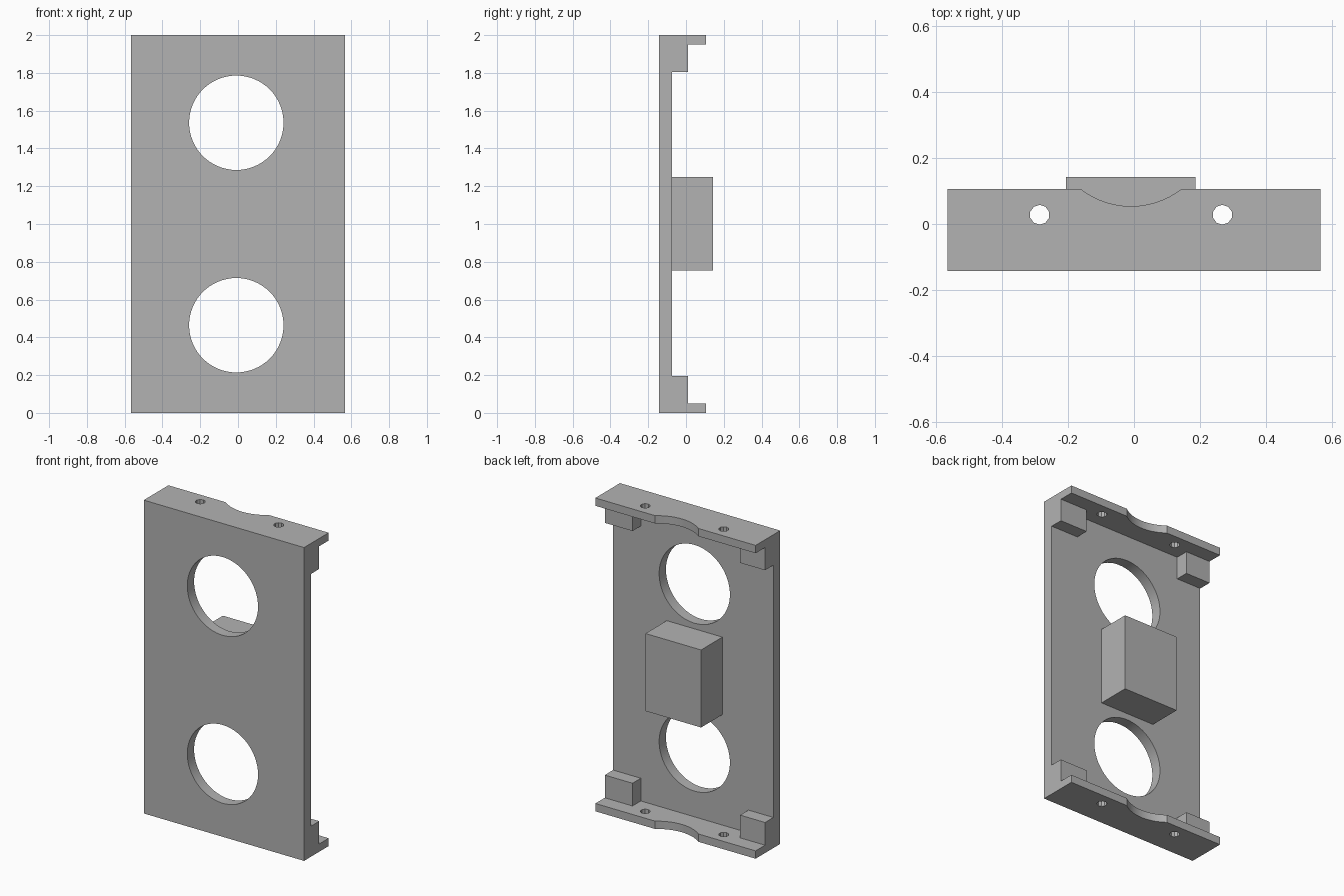
import bpy, bmesh, math
from mathutils import Matrix

if "Cube" in bpy.data.objects:
    bpy.data.objects.remove(bpy.data.objects["Cube"])

# Single flat colour
grey = bpy.data.materials.new("plain grey")
grey.use_nodes = True
colour = (0.448, 0.448, 0.448, 1)
grey.diffuse_color = colour
grey.node_tree.nodes["Principled BSDF"].inputs["Base Color"].default_value = colour

# Main dimensions
LEFT, RIGHT = 0.566, -0.566
FRONT, PLATE_BACK, STEP_BACK, LIP_BACK = -0.142, -0.073, 0.011, 0.106
LIP, STEP, HEIGHT = 0.05, 0.195, 2.0
AXIS = -0.009


def finish(name, bm):
    bmesh.ops.recalc_face_normals(bm, faces=bm.faces)
    mesh = bpy.data.meshes.new(name)
    bm.to_mesh(mesh)
    bm.free()
    mesh.materials.append(grey)
    obj = bpy.data.objects.new(name, mesh)
    bpy.context.collection.objects.link(obj)
    return obj


def box(name, x0, x1, y0, y1, z0, z1):
    bm = bmesh.new()
    place = (Matrix.Translation(((x0 + x1) / 2, (y0 + y1) / 2, (z0 + z1) / 2))
             @ Matrix.Diagonal((x1 - x0, y1 - y0, z1 - z0, 1)))
    bmesh.ops.create_cube(bm, size=1, matrix=place)
    return finish(name, bm)


def cylinder(name, centre, radius, depth, sides, along_y=False):
    bm = bmesh.new()
    turn = Matrix.Rotation(math.pi / 2 if along_y else 0, 4, "X")
    bmesh.ops.create_cone(bm, cap_ends=True, segments=sides, radius1=radius,
                          radius2=radius, depth=depth,
                          matrix=Matrix.Translation(centre) @ turn)
    return finish(name, bm)


def combine(obj, other, operation):
    mod = obj.modifiers.new("combine", "BOOLEAN")
    mod.object, mod.operation, mod.solver = other, operation, "EXACT"
    bpy.context.view_layer.objects.active = obj
    bpy.ops.object.modifier_apply(modifier=mod.name)
    bpy.data.objects.remove(other)


# Bracket: stepped side profile, mirrored top to bottom, extruded across x
lower = [(FRONT, 0), (LIP_BACK, 0), (LIP_BACK, LIP), (STEP_BACK, LIP),
         (STEP_BACK, STEP), (PLATE_BACK, STEP)]
profile = lower + [(y, HEIGHT - z) for y, z in reversed(lower)]
bm = bmesh.new()
side = bm.faces.new([bm.verts.new((RIGHT, y, z)) for y, z in profile])
ext = bmesh.ops.extrude_face_region(bm, geom=[side])
bmesh.ops.translate(bm, vec=(LEFT - RIGHT, 0, 0),
                    verts=[v for v in ext["geom"] if isinstance(v, bmesh.types.BMVert)])
bracket = finish("bracket", bm)

# Clear the middle so that only the corner blocks remain
combine(bracket, box("middle_cutter", -0.39, 0.37, PLATE_BACK, 0.3,
                     LIP, HEIGHT - LIP), "DIFFERENCE")

# Central block on the back
combine(bracket, box("centre_block", -0.206, 0.187, -0.11, 0.142, 0.755, 1.25), "UNION")

# Two large round openings
for z in (0.464, HEIGHT - 0.464):
    combine(bracket, cylinder("opening_cutter", (AXIS, -0.11, z), 0.25, 0.2, 64, True),
            "DIFFERENCE")

# Curved notch and screw holes through both lips
combine(bracket, cylinder("notch_cutter", (AXIS, 0.304, 0), 0.25, 0.3, 64), "DIFFERENCE")
combine(bracket, cylinder("notch_cutter", (AXIS, 0.304, HEIGHT), 0.25, 0.3, 64), "DIFFERENCE")
for x in (AXIS - 0.277, AXIS + 0.277):
    for z in (0, HEIGHT):
        combine(bracket, cylinder("screw_cutter", (x, 0.028, z), 0.03, 0.2, 10), "DIFFERENCE")

bpy.ops.object.select_all(action="DESELECT")
bracket.select_set(True)
bpy.context.view_layer.objects.active = bracket
bpy.ops.object.shade_smooth_by_angle(angle=math.radians(30))
